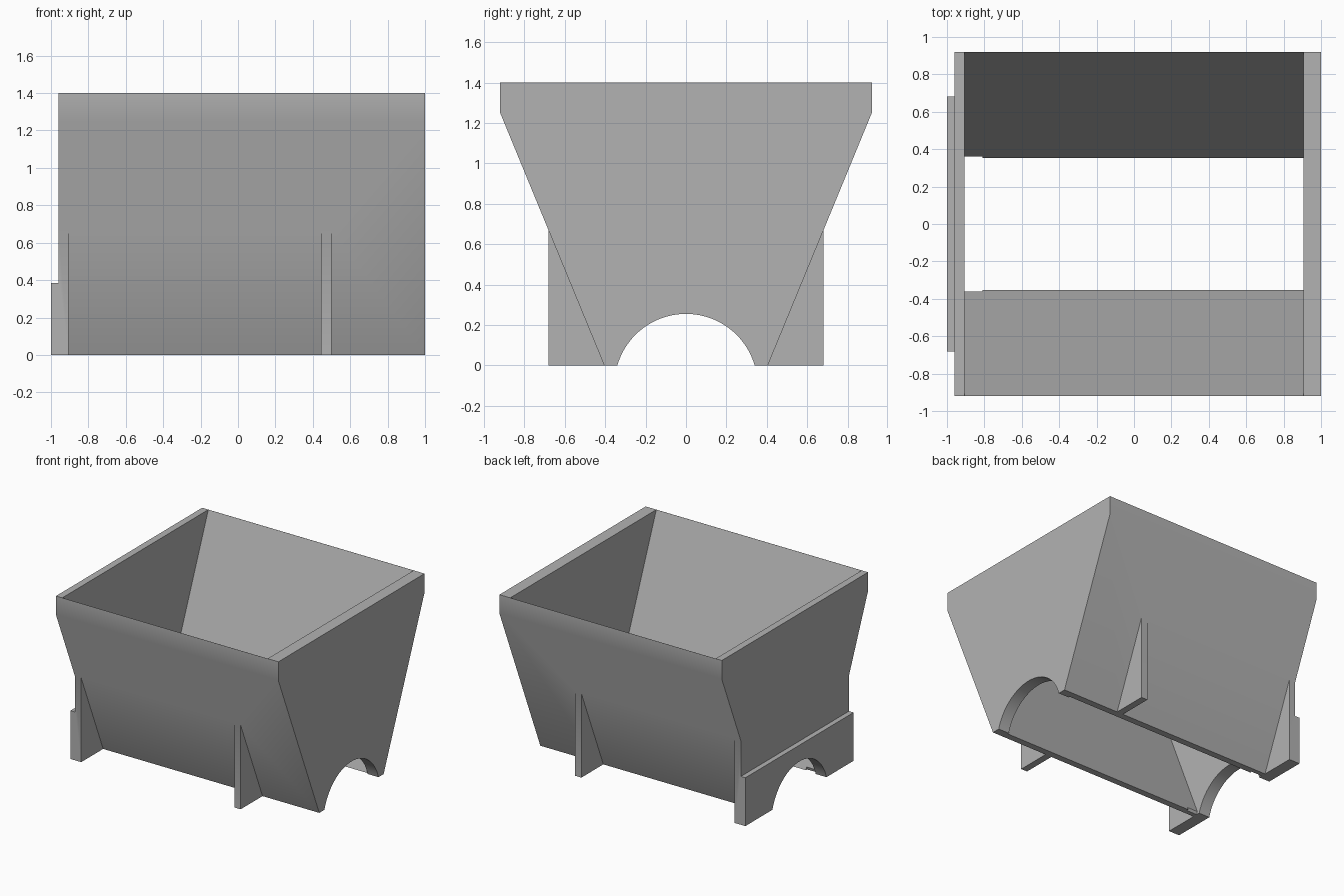
import bpy
import bmesh
import math

cube = bpy.data.objects.get("Cube")
if cube:
    bpy.data.objects.remove(cube, do_unlink=True)

grey = bpy.data.materials.new("plain_grey")
grey.use_nodes = True
colour = (0.45, 0.45, 0.45, 1)
grey.diffuse_color = colour
grey.node_tree.nodes["Principled BSDF"].inputs["Base Color"].default_value = colour


def prism(name, x0, x1, profile):
    """Extrude a closed (y, z) profile from x0 to x1."""
    bm = bmesh.new()
    face = bm.faces.new([bm.verts.new((x0, y, z)) for y, z in profile])
    grown = bmesh.ops.extrude_face_region(bm, geom=[face])["geom"]
    moved = [v for v in grown if isinstance(v, bmesh.types.BMVert)]
    bmesh.ops.translate(bm, verts=moved, vec=(x1 - x0, 0, 0))
    bmesh.ops.recalc_face_normals(bm, faces=bm.faces[:])
    mesh = bpy.data.meshes.new(name)
    bm.to_mesh(mesh)
    bm.free()
    mesh.materials.append(grey)
    obj = bpy.data.objects.new(name, mesh)
    bpy.context.collection.objects.link(obj)
    return obj


def mirrored(half):
    """Close a +y half profile with its mirror image."""
    return half + [(-y, z) for y, z in reversed(half)]


def circle(radius, centre_z, count=96):
    return [(radius * math.cos(math.tau * i / count),
             centre_z + radius * math.sin(math.tau * i / count)) for i in range(count)]


def combine(target, other, operation):
    bpy.context.view_layer.objects.active = target
    mod = target.modifiers.new(operation, "BOOLEAN")
    mod.operation = operation
    mod.solver = "EXACT"
    mod.object = other
    bpy.ops.object.modifier_apply(modifier=mod.name)
    bpy.data.objects.remove(other, do_unlink=True)


# Sloped outer shell
hopper = prism("hopper", -0.96, 1.0, mirrored([(0.405, 0), (0.92, 1.25), (0.92, 1.4)]))

# Support ribs and end plate, running right through the shell before hollowing
for name, x0, x1, top in [("middle_ribs", 0.445, 0.5, 0.67),
                          ("end_ribs", -0.96, -0.905, 0.67),
                          ("end_plate", -1.0, -0.955, 0.385)]:
    combine(hopper, prism(name, x0, x1, mirrored([(0.681, 0), (0.681, top)])), "UNION")

# Hollow tapering to a knife edge on the long rims
slope = (0.919 - 0.352) / 1.4
hollow = [(0.352 + slope * z, z) for z in (-0.2, 1.6)]
combine(hopper, prism("hollow", -0.905, 0.905, mirrored(hollow)), "DIFFERENCE")

# Round tunnel through both ends, and a slightly wider seat behind the end plate
combine(hopper, prism("tunnel", -1.2, 1.2, circle(0.354, -0.099)), "DIFFERENCE")
combine(hopper, prism("seat_recess", -0.905, -0.81, circle(0.381, -0.099)), "DIFFERENCE")

bpy.ops.object.select_all(action="DESELECT")
hopper.select_set(True)
bpy.context.view_layer.objects.active = hopper
bpy.ops.object.shade_smooth_by_angle(angle=math.radians(30))
